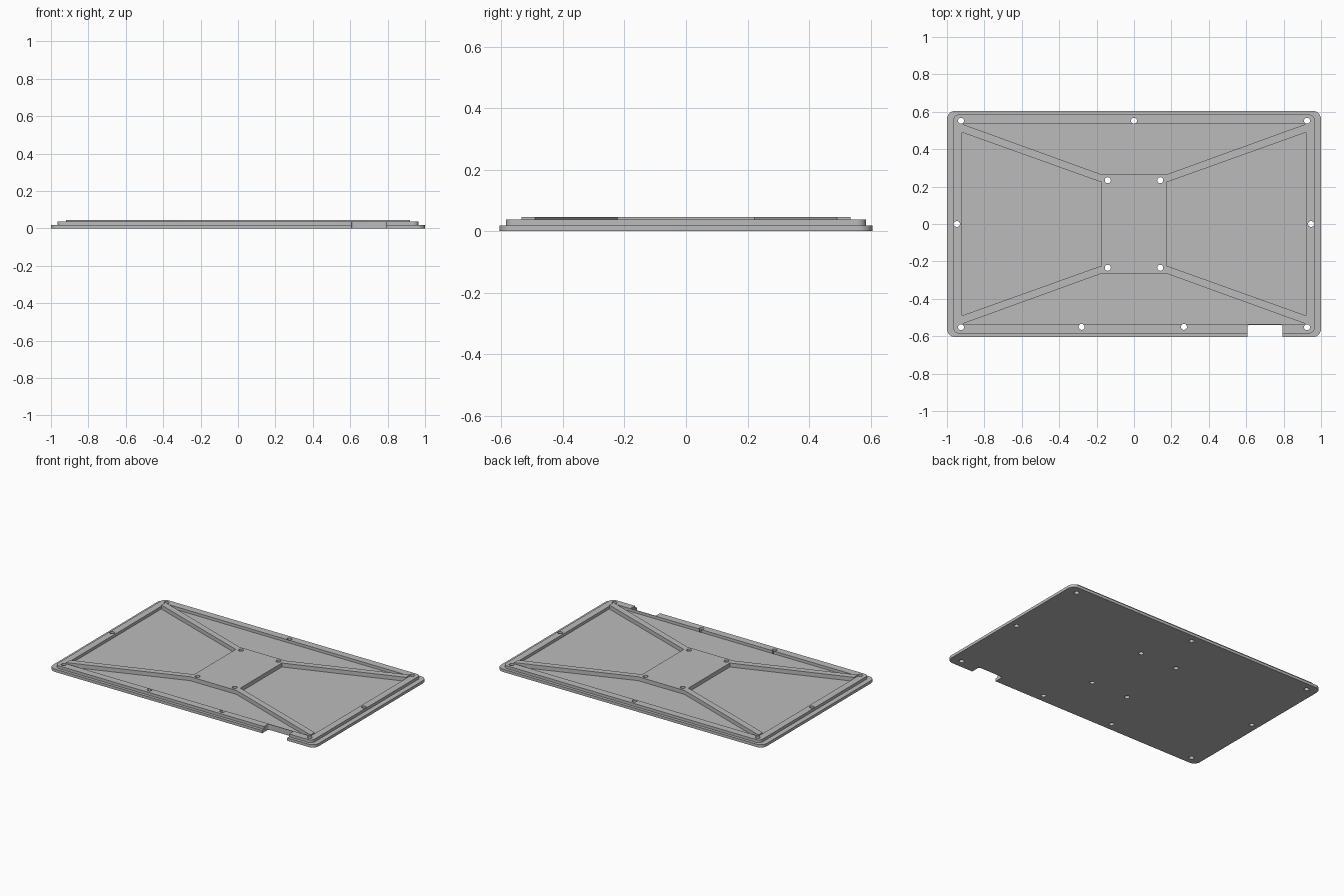
import bpy, bmesh, math

if "Cube" in bpy.data.objects:
    bpy.data.objects.remove(bpy.data.objects["Cube"], do_unlink=True)

grey = bpy.data.materials.new("light_grey")
grey.use_nodes = True
grey.diffuse_color = (0.5, 0.5, 0.5, 1)
grey.node_tree.nodes["Principled BSDF"].inputs["Base Color"].default_value = (0.5, 0.5, 0.5, 1)

# Layer heights
PLATE_TOP, RIM_TOP, BRACE_TOP = 0.019, 0.038, 0.046
POCKET_X, POCKET_Y = 0.92, 0.535


def rounded_rect(x0, x1, y0, y1, r, steps=10):
    """Outline of a rectangle with rounded corners, counter-clockwise."""
    corners = [(x1 - r, y1 - r), (x0 + r, y1 - r), (x0 + r, y0 + r), (x1 - r, y0 + r)]
    return [(cx + r * math.cos((q + i / steps) * math.pi / 2),
             cy + r * math.sin((q + i / steps) * math.pi / 2))
            for q, (cx, cy) in enumerate(corners) for i in range(steps + 1)]


def circle(cx, cy, r, n=24):
    return [(cx + r * math.cos(math.tau * i / n), cy + r * math.sin(math.tau * i / n))
            for i in range(n)]


def prisms(name, outlines, z0, z1):
    """One object holding an upright prism for each outline."""
    bm = bmesh.new()
    for outline in outlines:
        face = bm.faces.new([bm.verts.new((x, y, z0)) for x, y in outline])
        top = bmesh.ops.extrude_face_region(bm, geom=[face])["geom"]
        bmesh.ops.translate(bm, vec=(0, 0, z1 - z0),
                            verts=[v for v in top if isinstance(v, bmesh.types.BMVert)])
    bmesh.ops.recalc_face_normals(bm, faces=bm.faces)
    mesh = bpy.data.meshes.new(name)
    bm.to_mesh(mesh)
    bm.free()
    mesh.materials.append(grey)
    obj = bpy.data.objects.new(name, mesh)
    bpy.context.collection.objects.link(obj)
    return obj


def activate(obj):
    bpy.ops.object.select_all(action="DESELECT")
    obj.select_set(True)
    bpy.context.view_layer.objects.active = obj


def cut(obj, cutter):
    mod = obj.modifiers.new("cut", "BOOLEAN")
    mod.operation, mod.solver, mod.object = "DIFFERENCE", "EXACT", cutter
    activate(obj)
    bpy.ops.object.modifier_apply(modifier=mod.name)


# Base plate and the stepped rim on it
base_plate = prisms("base_plate", [rounded_rect(-1, 1, -0.605, 0.605, 0.045)], 0, PLATE_TOP)
rim = prisms("rim", [rounded_rect(-0.966, 0.966, -0.585, 0.585, 0.03)], PLATE_TOP, RIM_TOP)

# X-shaped brace: one quarter outline mirrored round the middle
quarter = [(0.174, 0.223), (POCKET_X, 0.49), (POCKET_X, POCKET_Y), (0.174, 0.265)]
outline = []
for sx, sy in [(1, 1), (-1, 1), (-1, -1), (1, -1)]:
    points = [(sx * x, sy * y) for x, y in quarter]
    outline += points if sx * sy > 0 else points[::-1]
brace = prisms("cross_brace", [outline], PLATE_TOP, BRACE_TOP)

# Cutters: pocket inside the rim, screw holes, cable notch in the front edge
pocket = prisms("pocket_cutter", [[(-POCKET_X, -POCKET_Y), (POCKET_X, -POCKET_Y),
                                   (POCKET_X, POCKET_Y), (-POCKET_X, POCKET_Y)]], 0, 0.1)
holes = [(sx * x, sy * y) for x, y in [(0.925, 0.552), (0.14, 0.234)]
         for sx in (-1, 1) for sy in (-1, 1)]
holes += [(-0.947, 0), (0.947, 0), (0, 0.552), (-0.28, -0.55), (0.267, -0.55)]
drill = prisms("hole_cutter", [circle(x, y, 0.016) for x, y in holes], -0.1, 0.1)
notch = prisms("notch_cutter", [rounded_rect(0.606, 0.794, -0.7, -0.539, 0.012, 6)], -0.1, 0.1)

cut(rim, pocket)
for part in (base_plate, rim, brace):
    cut(part, drill)
    if part is not brace:
        cut(part, notch)
    activate(part)
    bpy.ops.object.shade_smooth_by_angle(angle=math.radians(30))

for cutter in (pocket, drill, notch):
    bpy.data.objects.remove(cutter, do_unlink=True)
